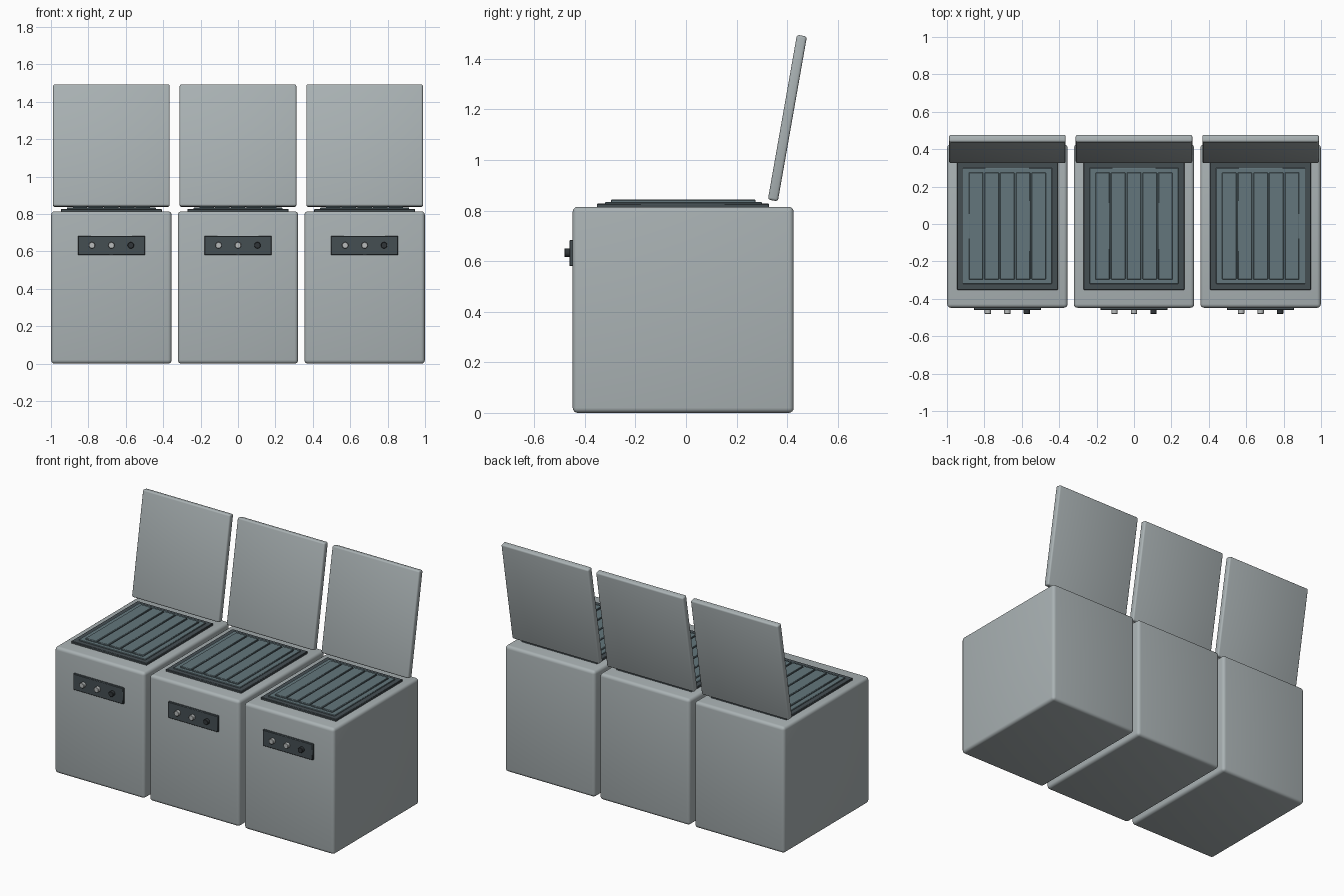
import bpy
import math

cube = bpy.data.objects.get("Cube")
if cube:
    bpy.data.objects.remove(cube, do_unlink=True)


def material(name, rgb):
    m = bpy.data.materials.new(name)
    m.use_nodes = True
    m.diffuse_color = (*rgb, 1)
    m.node_tree.nodes["Principled BSDF"].inputs["Base Color"].default_value = (*rgb, 1)
    return m


SHELL = material("light grey", (0.40, 0.445, 0.455))
FRAME = material("dark slate", (0.06, 0.077, 0.086))
PANEL = material("teal grey", (0.125, 0.18, 0.20))
METAL = material("pale metal", (0.48, 0.50, 0.50))
BLACK = material("near black", (0.03, 0.036, 0.04))


def finish(name, mat, bevel, segments):
    ob = bpy.context.object
    ob.name = name
    ob.data.materials.append(mat)
    if bevel:
        mod = ob.modifiers.new("Bevel", 'BEVEL')
        mod.width, mod.segments = bevel, segments
        mod.limit_method = 'ANGLE'
        bpy.ops.object.modifier_apply(modifier=mod.name)
    bpy.ops.object.shade_smooth_by_angle(angle=math.radians(40))
    return ob


def box(name, mat, x, y, z, bevel=0.0, segments=3, tilt=0.0):
    """Box spanning the (low, high) pairs x, y and z, tilted about x."""
    spans = (x, y, z)
    bpy.ops.mesh.primitive_cube_add(size=1, location=[(a + b) / 2 for a, b in spans])
    ob = bpy.context.object
    ob.scale = [b - a for a, b in spans]
    bpy.ops.object.transform_apply(location=False, rotation=False, scale=True)
    finish(name, mat, bevel, segments)
    ob.rotation_euler.x = tilt
    return ob


def around(c, half):
    return (c - half, c + half)


def knob(name, mat, x):
    bpy.ops.mesh.primitive_cylinder_add(vertices=24, radius=0.017, depth=0.03,
                                        location=(x, -0.466, 0.633),
                                        rotation=(math.pi / 2, 0, 0))
    finish(name, mat, 0.002, 1)


for side, cx in (("right", -0.677), ("middle", 0), ("left", 0.677)):
    # Cabinet
    box(f"{side}_cabinet", SHELL, around(cx, 0.322), (-0.448, 0.426), (0, 0.815), 0.02, 4)

    # Stepped top: dark frame, inset panel and five slats
    box(f"{side}_top_frame", FRAME, around(cx, 0.27), (-0.352, 0.328), (0.805, 0.828), 0.003, 1)
    box(f"{side}_top_panel", PANEL, around(cx, 0.238), (-0.32, 0.30), (0.82, 0.834), 0.002, 1)
    for i in range(5):
        box(f"{side}_slat_{i + 1}", PANEL, around(cx + (i - 2) * 0.084, 0.0385),
            (-0.297, 0.275), (0.83, 0.843), 0.003, 1)

    # Open lid leaning back
    box(f"{side}_lid", SHELL, around(cx, 0.312), around(0.401, 0.02), around(1.166, 0.331),
        0.01, 3, math.radians(-10))

    # Control plate and knobs
    box(f"{side}_control_plate", FRAME, around(cx, 0.179), (-0.461, -0.44), (0.58, 0.684), 0.003, 1)
    for i, mat in enumerate((METAL, METAL, BLACK)):
        knob(f"{side}_knob_{i + 1}", mat, cx + (i - 1) * 0.104)
